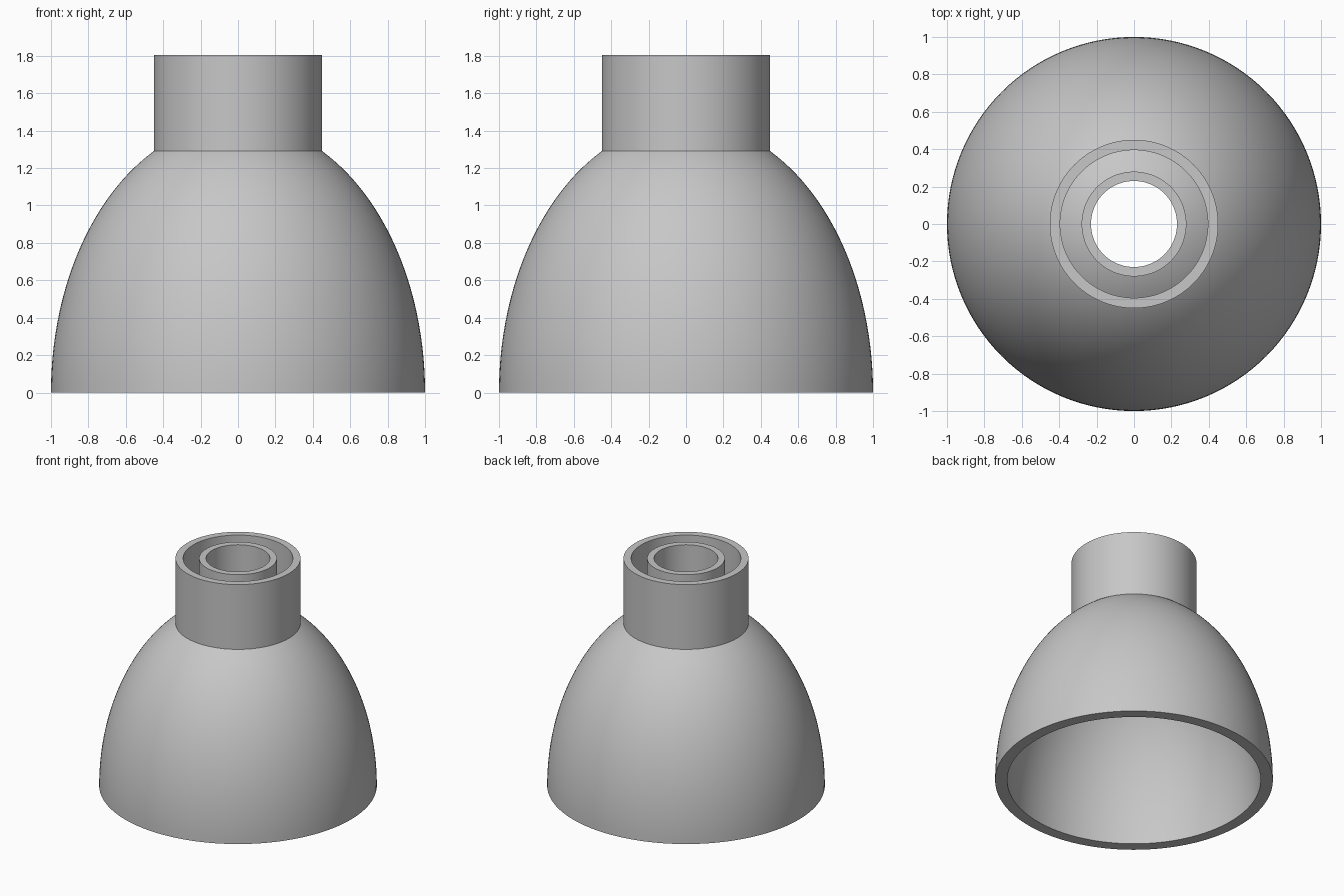
import bpy, bmesh, math

SEGMENTS = 128
OUTER = (1.0, 1.445)     # dome outside: radius, full height
INNER = (0.913, 1.358)   # dome inside
BORE = 0.23              # hole through the top
TOP = 1.805

if "Cube" in bpy.data.objects:
    bpy.data.objects.remove(bpy.data.objects["Cube"])

grey = bpy.data.materials.new("plain_grey")
grey.use_nodes = True
grey.diffuse_color = (0.57, 0.57, 0.57, 1)
grey.node_tree.nodes["Principled BSDF"].inputs["Base Color"].default_value = grey.diffuse_color


def height_at(r, ellipse):
    return ellipse[1] * math.sqrt(1 - (r / ellipse[0]) ** 2)


def ellipse_arc(ellipse, end_radius, steps=40):
    """Quarter ellipse from the rim up to the given radius."""
    end = math.acos(end_radius / ellipse[0])
    angles = [end * i / steps for i in range(steps + 1)]
    return [(ellipse[0] * math.cos(a), ellipse[1] * math.sin(a)) for a in angles]


def lathe(name, profile):
    """Turn a closed (radius, height) profile around the z axis."""
    bm = bmesh.new()
    rings = []
    for i in range(SEGMENTS):
        a = 2 * math.pi * i / SEGMENTS
        rings.append([bm.verts.new((r * math.cos(a), r * math.sin(a), z)) for r, z in profile])
    for i, ring in enumerate(rings):
        following = rings[(i + 1) % SEGMENTS]
        for j in range(len(profile)):
            k = (j + 1) % len(profile)
            bm.faces.new((ring[j], following[j], following[k], ring[k]))
    bmesh.ops.recalc_face_normals(bm, faces=bm.faces)
    mesh = bpy.data.meshes.new(name)
    bm.to_mesh(mesh)
    bm.free()
    mesh.materials.append(grey)
    obj = bpy.data.objects.new(name, mesh)
    bpy.context.collection.objects.link(obj)
    bpy.ops.object.select_all(action="DESELECT")
    obj.select_set(True)
    bpy.context.view_layer.objects.active = obj
    bpy.ops.object.shade_smooth_by_angle(angle=math.radians(30))
    return obj


# Hollow dome, open below and bored through the top
lathe("dome_shell", ellipse_arc(OUTER, BORE) + ellipse_arc(INNER, BORE)[::-1])

# Outer collar standing on the dome
seat = height_at(0.45, OUTER)
lathe("outer_collar", [(0.45, seat), (0.45, TOP), (0.395, TOP), (0.395, seat)])

# Inner tube around the bore, level with the collar
lathe("inner_tube", [(0.28, height_at(0.28, OUTER) - 0.01), (0.28, TOP),
                     (BORE, TOP), (BORE, height_at(BORE, OUTER))])
